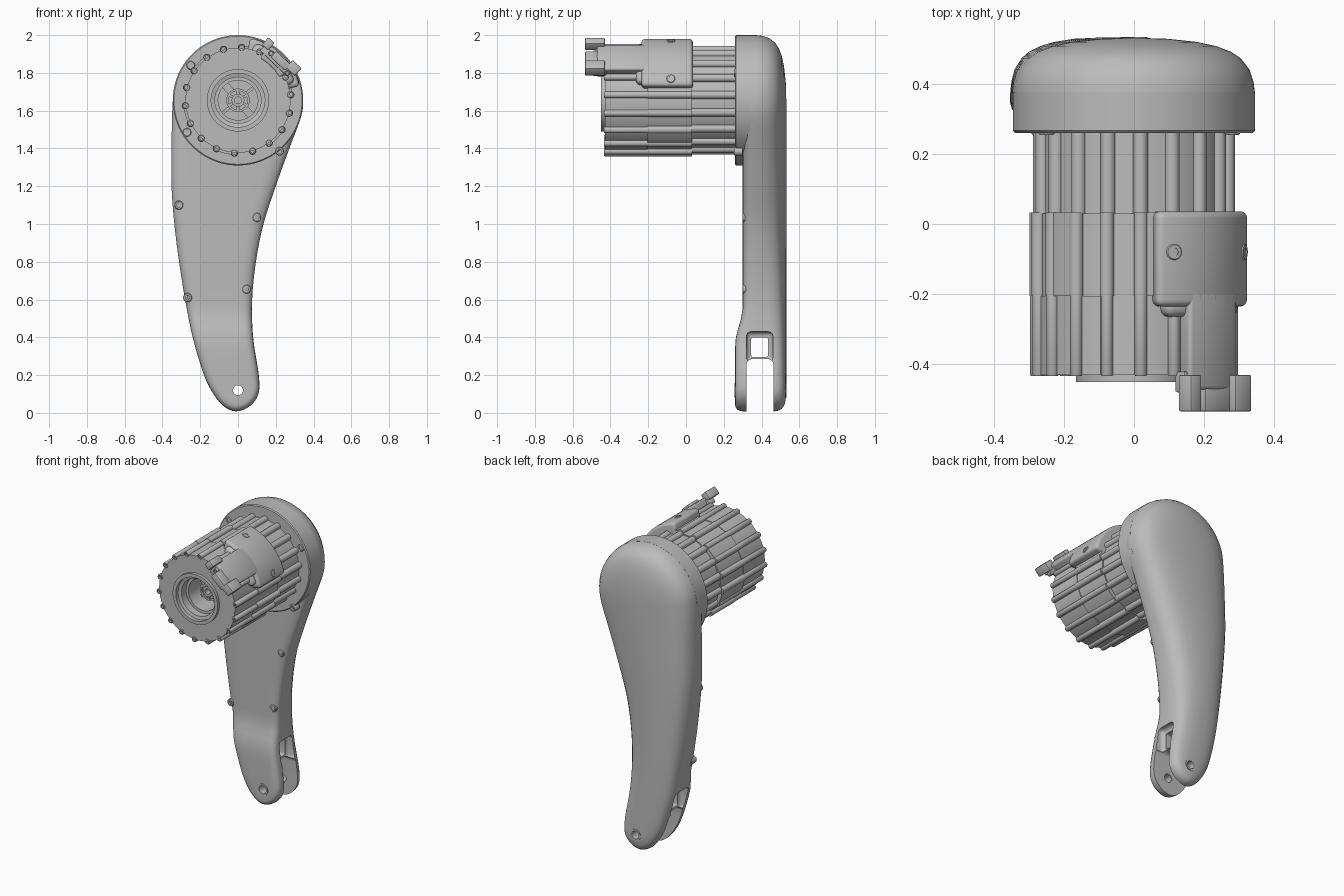
import bpy, bmesh
from math import sin, cos, pi, radians
from mathutils import Vector, Matrix

cube = bpy.data.objects.get("Cube")
if cube:
    bpy.data.objects.remove(cube, do_unlink=True)

grey = bpy.data.materials.new("light grey")
grey.use_nodes = True
grey.diffuse_color = (0.5, 0.5, 0.5, 1)
grey.node_tree.nodes["Principled BSDF"].inputs["Base Color"].default_value = (0.5, 0.5, 0.5, 1)

HUB = 1.655        # height of the motor axis
HEAD_R = 0.345


def smooth(ob):
    bpy.ops.object.select_all(action='DESELECT')
    ob.select_set(True)
    bpy.context.view_layer.objects.active = ob
    bpy.ops.object.shade_smooth_by_angle(angle=radians(35))


def finish(name, bm, bevel=0, segments=4):
    """Turn a bmesh into a smooth shaded object, optionally bevelled."""
    bmesh.ops.recalc_face_normals(bm, faces=bm.faces)
    mesh = bpy.data.meshes.new(name)
    bm.to_mesh(mesh)
    bm.free()
    ob = bpy.data.objects.new(name, mesh)
    bpy.context.collection.objects.link(ob)
    mesh.materials.append(grey)
    bpy.context.view_layer.objects.active = ob
    if bevel:
        mod = ob.modifiers.new("round", 'BEVEL')
        mod.width, mod.segments = bevel, segments
        mod.limit_method, mod.angle_limit = 'ANGLE', radians(40)
        bpy.ops.object.modifier_apply(modifier=mod.name)
    smooth(ob)
    return ob


def loft(bm, rings, closed=False, caps=True):
    """Skin a list of rings; cap the ends, or join the last ring to the first."""
    rows = [[bm.verts.new(p) for p in ring] for ring in rings]
    pairs = list(zip(rows, rows[1:])) + ([(rows[-1], rows[0])] if closed else [])
    for a, b in pairs:
        for i in range(len(a)):
            bm.faces.new((a[i - 1], a[i], b[i], b[i - 1]))
    if caps and not closed:
        bm.faces.new(rows[0])
        bm.faces.new(rows[-1])


def lathe(bm, profile, x=0, z=HUB, n=32, closed=False):
    """Revolve (radius, y) pairs about an axis along y."""
    loft(bm, [[(x + r * cos(2 * pi * i / n), y, z + r * sin(2 * pi * i / n))
               for i in range(n)] for r, y in profile], closed)


def sector(bm, a0, a1, r0, r1, y0, y1, n=14):
    """Curved block around the motor axis."""
    arc = [radians(a0 + (a1 - a0) * i / n) for i in range(n + 1)]
    shape = [(r1 * cos(a), r1 * sin(a)) for a in arc]
    shape += [(r0 * cos(a), r0 * sin(a)) for a in reversed(arc)]
    loft(bm, [[(x, y, HUB + z) for x, z in shape] for y in (y0, y1)])


def box(bm, x0, x1, y0, y1, z0, z1):
    loft(bm, [[(x0, y, z0), (x1, y, z0), (x1, y, z1), (x0, y, z1)] for y in (y0, y1)])


def tilted(bm, angle, t0, t1, r0, r1, y0, y1):
    """Box in a frame turned about the motor axis: t across, r outward."""
    c, s = cos(radians(angle)), sin(radians(angle))
    corners = [(r0, t0), (r1, t0), (r1, t1), (r0, t1)]
    loft(bm, [[(r * c - t * s, y, HUB + r * s + t * c) for r, t in corners] for y in (y0, y1)])


def screw(bm, x, z, y0, y1, r):
    """Round screw head with a socket, facing the front."""
    lathe(bm, [(r * .5, y0 + .015), (r * .5, y0), (r * .85, y0), (r, y0 + .005), (r, y1)], x, z, 14)


def cut(target, bm, bevel=0):
    tool = finish("cutter", bm, bevel)
    tool.hide_render = True
    mod = target.modifiers.new("cut", 'BOOLEAN')
    mod.operation, mod.solver, mod.object = 'DIFFERENCE', 'EXACT', tool
    bpy.context.view_layer.objects.active = target
    bpy.ops.object.modifier_apply(modifier=mod.name)
    bpy.data.objects.remove(tool, do_unlink=True)


# --- arm: outline around the head, then down the left edge and up the right.
# Both edges use the same heights, so they meet along the middle line.
outline = [(HEAD_R * cos(radians(a)), HUB + HEAD_R * sin(radians(a))) for a in range(-15, 181, 15)]
outline += [(-.349, outline[0][1]), (-.352, 1.4), (-.352, 1.2), (-.337, 1), (-.312, .8), (-.28, .6),
            (-.24, .4), (-.18, .2), (-.13, .1), (-.075, .035), (-.01, .008), (.062, .035), (.108, .1),
            (.11, .2), (.08, .4), (.075, .6), (.095, .8), (.135, 1), (.2, 1.2), (.272, 1.4)]


def spline(points, steps=4):
    pts = [Vector(p) for p in points]
    out = []
    for i in range(len(pts)):
        a, b, c, d = (pts[(i + k - 1) % len(pts)] for k in range(4))
        for s in range(steps):
            t = s / steps
            out.append(b + .5 * t * (c - a + t * (2 * a - 5 * b + 4 * c - d + t * (3 * (b - c) + d - a))))
    return out


def ease(z, low, high):
    t = min(max((z - low) / (high - low), 0), 1)
    return t * t * (3 - 2 * t)


def front_y(offset, z):
    """The front face steps forward over the fork."""
    return .26 + .04 * ease(z, .36, .56) + offset


def back_y(depth, z):
    """The back dome tightens to a small corner radius over the fork."""
    return .531 - depth * (.42 + .58 * ease(z, .05, 1))


def arm_ring(edge, f, value, y_rule):
    ring = []
    for p in edge:
        z = min(max(p.y, .12), HUB)
        mid = Vector((-.11 * sin(pi * (z - .12) / (HUB - .12)), z))
        q = p.lerp(mid, f)
        ring.append((q.x, y_rule(value, q.y), q.y))
    return ring


edge = spline(outline)
front = [(1, 0), (.6, 0), (.3, 0), (.18, .003), (.07, .014), (.02, .027), (0, .045)]
back = [(0, .16), (.012, .126), (.045, .091), (.12, .058), (.2, .04), (.32, .024), (.48, .012), (.72, .003), (1, 0)]
bm = bmesh.new()
loft(bm, [arm_ring(edge, f, v, front_y) for f, v in front] + [arm_ring(edge, f, v, back_y) for f, v in back], caps=False)
bmesh.ops.remove_doubles(bm, verts=bm.verts, dist=.0005)
arm = finish("arm", bm)

# fork slot, window above it with a recess on each side, and pivot hole
bm = bmesh.new()
box(bm, -.5, .5, .32, .463, -.2, .285)
cut(arm, bm, .03)
bm = bmesh.new()
box(bm, -.5, .5, .345, .435, .295, .4)
cut(arm, bm, .012)
for x0, x1 in ((.04, .4), (-.5, -.18)):
    bm = bmesh.new()
    box(bm, x0, x1, .32, .46, .27, .43)
    cut(arm, bm, .025)
bm = bmesh.new()
lathe(bm, [(.03, .1), (.03, .7)], 0, .12)
cut(arm, bm)
smooth(arm)

bm = bmesh.new()
for y0, y1 in ((.256, .318), (.466, .533)):
    lathe(bm, [(.026, y0), (.038, y0), (.038, y1), (.026, y1)], 0, .12, closed=True)
finish("pivot_bushings", bm)

# --- head collar joining motor and arm
bm = bmesh.new()
lathe(bm, [(.2, .26), (HEAD_R - .006, .26), (HEAD_R, .266), (HEAD_R, .375), (.2, .375)], n=96)
finish("head_collar", bm)

bm = bmesh.new()
for x, z in ((-.25, 1.84), (-.27, 1.485), (.22, 1.385), (.28, 1.8)):
    screw(bm, x, z, .254, .3, .023)
for x, z in ((-.313, 1.1), (.1, 1.035), (.045, .655), (-.267, .61)):
    screw(bm, x, z, .298, .35, .024)
finish("arm_screws", bm)

# --- motor housing with its stepped bore
bm = bmesh.new()
lathe(bm, [(.02, -.2), (.105, -.2), (.105, -.37), (.122, -.37), (.122, -.42), (.142, -.425), (.142, -.45),
           (.165, -.45), (.165, -.43), (.278, -.43), (.278, -.205), (.274, -.205), (.274, .03),
           (.266, .03), (.266, .28)], n=72)
finish("motor_housing", bm)

bm = bmesh.new()
for i in range(18):
    a = radians(20 * i + 6)
    x, z = cos(a), sin(a)
    screw(bm, .28 * x, HUB + .28 * z, -.434, -.203, .018)
    for k, y0, y1, r in ((.28, -.205, .033, .02), (.268, .03, .27, .021)):
        lathe(bm, [(r, y0), (r, y1)], k * x, HUB + k * z, 14)
    # raised pads between some of the ridges
    if i % 3 == 0:
        sector(bm, 20 * i + 6, 20 * i + 26, .24, .29, -.205, .033, 4)
finish("motor_ridges", bm)

# --- hub and spokes inside the bore
bm = bmesh.new()
lathe(bm, [(.018, -.24), (.018, -.32), (.034, -.32), (.034, -.3), (.05, -.3), (.05, -.31), (.062, -.31), (.062, -.19)], n=36)
for i in range(6):
    tilted(bm, 60 * i + 30, -.007, .007, .03, .052, -.312, -.23)
for angle in (130, 310):
    tilted(bm, angle, -.02, .02, .058, .107, -.3, -.19)
for angle in (40, 220):
    tilted(bm, angle, -.008, .008, .058, .107, -.27, -.19)
finish("rotor_hub", bm)

# --- cable cover: wide shell, narrow neck and plug at the front
bm = bmesh.new()
sector(bm, 13, 79, .23, .335, -.235, .036)
finish("cable_cover", bm, .04, 5)
bm = bmesh.new()
sector(bm, 29, 62, .25, .335, -.472, -.19)
finish("cable_neck", bm, .012, 3)
bm = bmesh.new()
for angle in (27, 64):
    tilted(bm, angle, -.05, .05, .25, .315, -.265, -.2)
finish("neck_shoulders", bm, .025, 3)

bm = bmesh.new()
tilted(bm, 46, .07, .115, .3, .352, -.535, -.43)
tilted(bm, 46, -.125, -.06, .3, .355, -.535, -.43)
tilted(bm, 46, -.07, .035, .285, .33, -.535, -.46)
tilted(bm, 46, -.1, .1, .27, .31, -.48, -.42)
finish("plug_block", bm, .006, 2)

bm = bmesh.new()
c = cos(radians(46))
for t, r, y in ((.052, .305, -.49), (-.085, .29, -.49), (.092, .325, -.534), (-.095, .328, -.534)):
    screw(bm, c * (r - t), HUB + c * (r + t), y, -.46, .015)
finish("plug_screws", bm)

# screws set radially into the cover
bm = bmesh.new()
for angle in (70, 20):
    part = bmesh.new()
    screw(part, 0, 0, -.338, -.3, .024)
    turn = Matrix.Rotation(radians(90 - angle), 4, 'Y') @ Matrix.Rotation(radians(-90), 4, 'X')
    part.transform(Matrix.Translation((0, -.08, HUB)) @ turn)
    mesh = bpy.data.meshes.new("cover_screw")
    part.to_mesh(mesh)
    part.free()
    bm.from_mesh(mesh)
    bpy.data.meshes.remove(mesh)
finish("cover_screws", bm)
